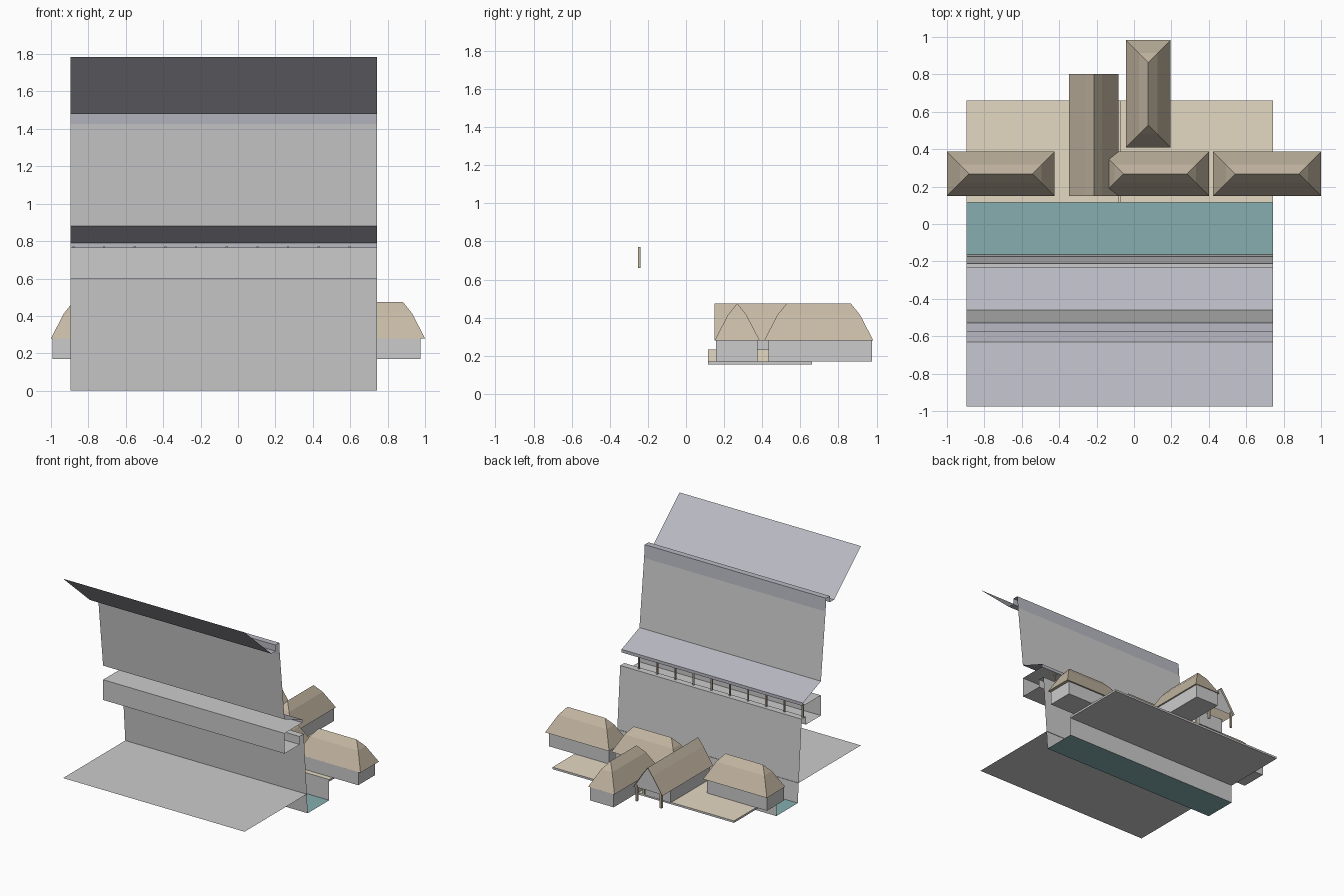
import bpy, bmesh

if "Cube" in bpy.data.objects:
    bpy.data.objects.remove(bpy.data.objects["Cube"])

X0, X1 = -0.895, 0.742   # ends of the terrain section


def material(name, rgb):
    m = bpy.data.materials.new(name)
    m.diffuse_color = (*rgb, 1)
    m.use_nodes = True
    m.node_tree.nodes["Principled BSDF"].inputs["Base Color"].default_value = m.diffuse_color
    return m


SLATE = material("slate", (0.48, 0.48, 0.54))
THATCH = material("thatch", (0.56, 0.48, 0.37))
SAND = material("sand", (0.78, 0.69, 0.54))
WATER = material("water", (0.24, 0.42, 0.43))


def finish(name, bm, mat=None):
    me = bpy.data.meshes.new(name)
    bm.to_mesh(me)
    bm.free()
    if mat:
        me.materials.append(mat)
    ob = bpy.data.objects.new(name, me)
    bpy.context.collection.objects.link(ob)
    return ob


def sheet(name, profile, mat=None):
    """Thin sheet: a (y, z) profile swept along x."""
    bm = bmesh.new()
    rows = [[bm.verts.new((x, y, z)) for x in (X0, X1)] for y, z in profile]
    for a, b in zip(rows, rows[1:]):
        bm.faces.new((a[0], a[1], b[1], b[0]))
    return finish(name, bm, mat)


def box(name, x, y, z, mat=None):
    bm = bmesh.new()
    bmesh.ops.create_cube(bm, size=1)
    for v in bm.verts:
        v.co = [r[0] if c < 0 else r[1] for c, r in zip(v.co, (x, y, z))]
    return finish(name, bm, mat)


EAVE, KINK, RIDGE = 0.28, 0.415, 0.475


def hip_roof(name, x, y):
    """Hipped roof with a change of slope: two inset rings and a ridge line."""
    bm = bmesh.new()
    half = min(x[1] - x[0], y[1] - y[0]) / 2
    rings = []
    for d, z in ((0, EAVE), (0.07, KINK), (half, RIDGE)):
        rings.append([bm.verts.new((px, py, z)) for px, py in (
            (x[0] + d, y[0] + d), (x[1] - d, y[0] + d),
            (x[1] - d, y[1] - d), (x[0] + d, y[1] - d))])
    bm.faces.new(rings[0][::-1])
    for a, b in zip(rings, rings[1:]):
        for i in range(4):
            j = (i + 1) % 4
            bm.faces.new((a[i], a[j], b[j], b[i]))
    bmesh.ops.remove_doubles(bm, verts=bm.verts, dist=0.002)
    return finish(name, bm, THATCH)


# Terrain section: street, water channel and its bank
sheet("street", [(-0.975, 0.16), (-0.17, 0.16)])
sheet("water_channel", [(-0.162, 0), (0.115, 0)], WATER)
sheet("channel_bank", [(0.115, 0), (0.115, 0.155)])

# Rampart wall with covered gallery, its roof, upper wall and top roof
sheet("rampart_and_gallery", [(-0.162, 0), (-0.212, 0.665), (-0.265, 0.665), (-0.265, 0.6),
                              (-0.46, 0.6), (-0.46, 0.765), (-0.23, 0.765)])
sheet("gallery_roof", [(-0.23, 0.765), (-0.23, 0.79), (-0.46, 0.88)], SLATE)
sheet("upper_wall", [(-0.46, 0.88), (-0.52, 1.425)])
sheet("top_roof", [(-0.52, 1.425), (-0.528, 1.53), (-0.577, 1.53), (-0.577, 1.48),
                   (-0.63, 1.48), (-0.975, 1.785)], SLATE)
for i in range(10):
    x = -0.88 + 0.164 * i
    box("gallery_post", (x - 0.006, x + 0.006), (-0.252, -0.24), (0.66, 0.77), THATCH)

# Courtyard slab with sand top and a low dividing fence
slab = box("courtyard", (X0, X1), (0.115, 0.66), (0.153, 0.169))
slab.data.materials.append(None)
slab.data.materials.append(SAND)
for p in slab.data.polygons:
    p.material_index = 1 if p.normal.z > 0.5 else 0
box("courtyard_fence", (-0.085, -0.07), (0.115, 0.66), (0.169, 0.233), SAND)

# Four hipped houses
for x, y in (((-1.0, -0.425), (0.15, 0.387)), ((-0.175, 0.402), (0.15, 0.387)),
             ((0.423, 1.0), (0.15, 0.387)), ((-0.043, 0.195), (0.41, 0.983))):
    hip_roof("house_roof", x, y)
    long_x = x[1] - x[0] > 0.4
    bx = (x[0] + 0.007, x[1] - 0.025) if long_x else (x[0] + 0.012, x[1] - 0.012)
    by = (y[0] + 0.007, y[1] - 0.012) if long_x else (y[0] + 0.023, y[1] - 0.007)
    box("house_body", bx, by, (0.169, EAVE))

# Long gabled hall: open shell roof, gables, body and porch posts
CX = -0.215
outline = [(-0.133, EAVE), (-0.045, KINK), (0, RIDGE), (0.045, KINK), (0.133, EAVE)]
bm = bmesh.new()
rows = [[bm.verts.new((CX + dx, y, z)) for y in (0.15, 0.803)] for dx, z in outline]
for a, b in zip(rows, rows[1:]):
    bm.faces.new((a[0], b[0], b[1], a[1]))
finish("hall_roof", bm, THATCH)
bm = bmesh.new()
for y in (0.16, 0.785):
    bm.faces.new([bm.verts.new((CX + dx, y, z)) for dx, z in outline])
finish("hall_gables", bm)
box("hall_body", (CX - 0.115, CX + 0.115), (0.16, 0.67), (0.169, EAVE + 0.01))
for dx in (-0.11, 0.11):
    box("porch_post", (CX + dx - 0.008, CX + dx + 0.008), (0.775, 0.791), (0.169, 0.3), THATCH)
